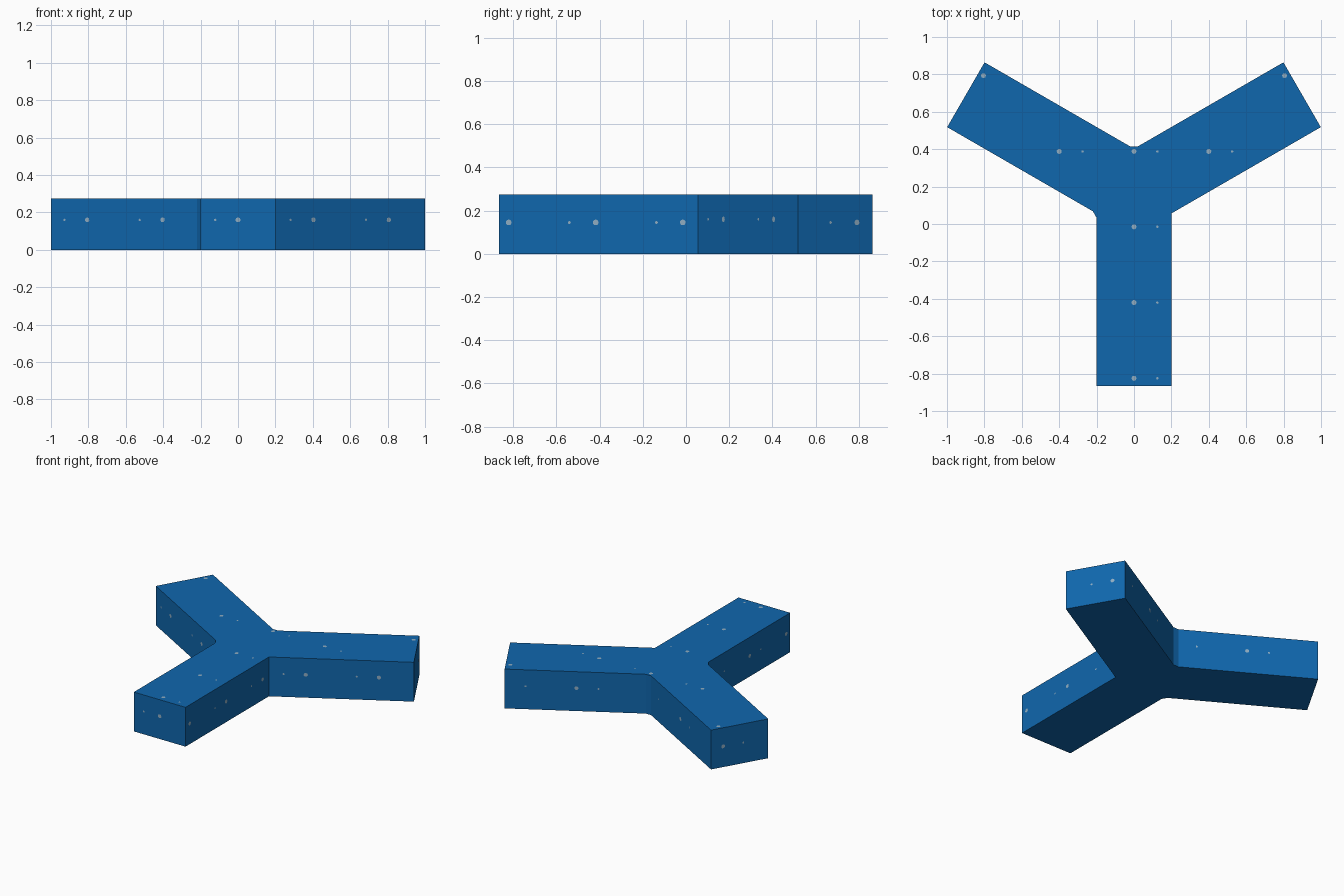
import bpy, bmesh, math
from mathutils import Vector, Matrix

if "Cube" in bpy.data.objects:
    bpy.data.objects.remove(bpy.data.objects["Cube"])

H = 0.275          # height
HUB = Vector((0, 0.172))
REACH, HALF = 1.038, 0.2


def material(name, rgb):
    m = bpy.data.materials.new(name)
    m.diffuse_color = (*rgb, 1)
    m.use_nodes = True
    m.node_tree.nodes["Principled BSDF"].inputs["Base Color"].default_value = m.diffuse_color
    return m


blue = material("blue", (0.005, 0.135, 0.42))
pale = material("pale_grey_blue", (0.28, 0.42, 0.54))


def finish(bm, name, mat):
    me = bpy.data.meshes.new(name)
    bm.to_mesh(me)
    bm.free()
    me.materials.append(mat)
    ob = bpy.data.objects.new(name, me)
    bpy.context.collection.objects.link(ob)
    return ob


# Three-armed outline: arm ends plus inner corners, two of them slightly cut
outline = []
for angle, cut in ((-90, 0), (30, 0.023), (150, 0.023)):
    a = math.radians(angle)
    d, n = Vector((math.cos(a), math.sin(a))), Vector((-math.sin(a), math.cos(a)))
    outline += [HUB + d * REACH - n * HALF, HUB + d * REACH + n * HALF]
    b = a + math.radians(120)
    corner = HUB + d * HALF / math.tan(math.pi / 3) + n * HALF
    if cut:
        outline += [corner + d * cut, corner + Vector((math.cos(b), math.sin(b))) * cut]
    else:
        outline.append(corner)

# Solid body
bm = bmesh.new()
base = bm.faces.new([bm.verts.new((p.x, p.y, 0)) for p in outline])
top = bmesh.ops.extrude_face_region(bm, geom=[base])
bmesh.ops.translate(bm, vec=(0, 0, H), verts=[v for v in top["geom"] if isinstance(v, bmesh.types.BMVert)])
bmesh.ops.recalc_face_normals(bm, faces=bm.faces)
finish(bm, "three_armed_body", blue)

# Small pale flecks, repeated on a 0.4 grid
bm = bmesh.new()


def fleck(pos, normal, r):
    rot = Vector(normal).to_track_quat('Z', 'Y').to_matrix().to_4x4()
    place = Matrix.Translation(Vector(pos) + Vector(normal) * 0.001)
    bmesh.ops.create_circle(bm, cap_ends=True, segments=7, radius=r, matrix=place @ rot)


# Top flecks
for x, y in ((0, -0.825), (0, -0.42), (0, -0.015), (0, 0.388), (-0.4, 0.388),
             (0.4, 0.388), (-0.805, 0.793), (0.805, 0.793)):
    fleck((x, y, H), (0, 0, 1), 0.014)
    if abs(x) < 0.6:
        fleck((x + 0.125, y, H), (0, 0, 1), 0.007)

# Wall flecks, spaced along x or y by the direction each wall faces
for i, p in enumerate(outline):
    q = outline[(i + 1) % len(outline)]
    e = q - p
    if e.length < 0.1:
        continue
    n = Vector((e.y, -e.x, 0)).normalized()
    axis = 0 if abs(n.y) > abs(n.x) else 1
    for k in range(-2, 3):
        for off, r in ((0, 0.014), (-0.122, 0.007)):
            c = 0.403 * k + off - (0.015 if axis else 0)
            t = (c - p[axis]) / e[axis]
            if 0.03 < t < 0.97:
                s = p + e * t
                fleck((s.x, s.y, 0.145 if axis else 0.16), n, r)
finish(bm, "surface_flecks", pale)
